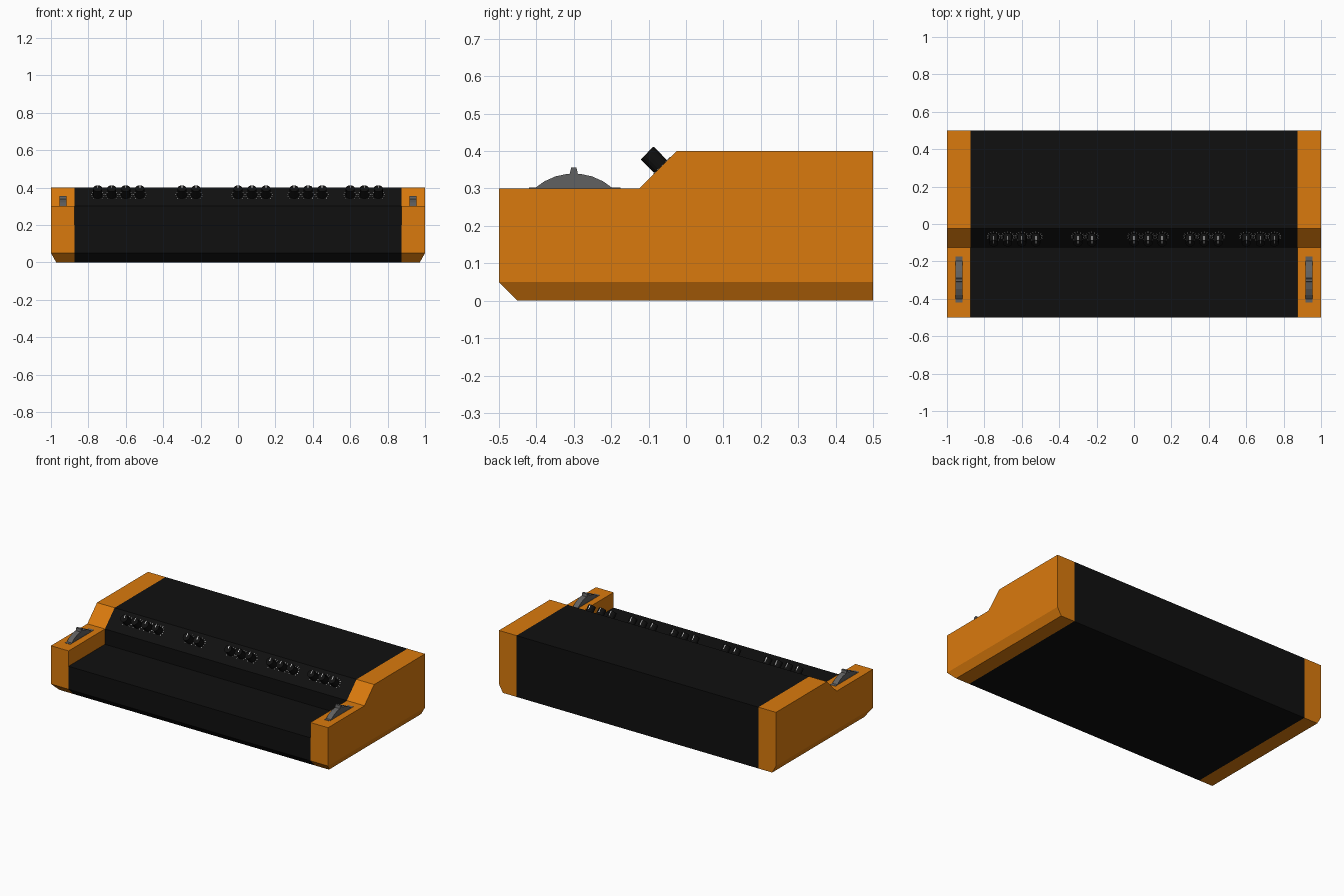
import bpy, bmesh, math
from mathutils import Matrix, Vector

if "Cube" in bpy.data.objects:
    bpy.data.objects.remove(bpy.data.objects["Cube"])


def material(name, col):
    m = bpy.data.materials.new(name)
    m.diffuse_color = (*col, 1)
    m.use_nodes = True
    m.node_tree.nodes["Principled BSDF"].inputs["Base Color"].default_value = m.diffuse_color
    return m


WOOD = material("orange wood", (0.70, 0.195, 0.004))
BLACK = material("black", (0.005, 0.005, 0.005))
GREY = material("dark grey", (0.12, 0.12, 0.12))
WHITE = material("white", (0.85, 0.85, 0.85))


def finish(bm, name, mat):
    bmesh.ops.recalc_face_normals(bm, faces=bm.faces)
    me = bpy.data.meshes.new(name)
    bm.to_mesh(me)
    bm.free()
    me.materials.append(mat)
    ob = bpy.data.objects.new(name, me)
    bpy.context.collection.objects.link(ob)
    return ob


def extrude_profile(pts, x0, x1):
    """Side profile (y, z) extruded along x."""
    bm = bmesh.new()
    f = bm.faces.new([bm.verts.new((x0, y, z)) for y, z in pts])
    new = bmesh.ops.extrude_face_region(bm, geom=[f])["geom"]
    bmesh.ops.translate(bm, vec=(x1 - x0, 0, 0),
                        verts=[v for v in new if isinstance(v, bmesh.types.BMVert)])
    return bm


INNER = 0.873
BOTTOM = [(0.5, 0.4), (0.5, 0), (-0.45, 0), (-0.5, 0.05)]
STEP = [(-0.125, 0.3), (-0.025, 0.4)]

# Black centre body: sloped control panel above a low key bed
finish(extrude_profile(BOTTOM + [(-0.5, 0.2), (-0.125, 0.2)] + STEP, -INNER, INNER),
       "body", BLACK)

# Wheel side outline: shallow arc with a raised nub
R, CY, CZ = 0.158, -0.30, 0.182
A = math.acos((0.3 - CZ) / R)
arc = [(CY + R * math.sin(-A + 2 * A * i / 7), CZ + R * math.cos(-A + 2 * A * i / 7))
       for i in range(8)]
NUB = [(CY - 0.013, 0.33), (CY - 0.007, 0.356), (CY + 0.007, 0.356), (CY + 0.013, 0.33)]

for side, s in (("left", -1), ("right", 1)):
    # Wooden end cheek, chamfered along the outer bottom edge
    bm = extrude_profile(BOTTOM + [(-0.5, 0.3)] + STEP, s * INNER, s)
    bmesh.ops.bisect_plane(bm, geom=bm.verts[:] + bm.edges[:] + bm.faces[:],
                           plane_co=(0, 0, 0.05), plane_no=(0, 0, 1))
    for v in bm.verts:
        if v.co.z < 0.01 and abs(v.co.x) > 0.99:
            v.co.x = s * 0.972
    finish(bm, side + "_end_cheek", WOOD)
    # Control wheel, nub and slot
    cx = s * 0.936
    finish(extrude_profile(arc, cx - 0.018, cx + 0.018), side + "_wheel", GREY)
    finish(extrude_profile(NUB, cx - 0.018, cx + 0.018), side + "_wheel_nub", GREY)
    finish(extrude_profile([(-0.42, 0.299), (-0.175, 0.299), (-0.175, 0.302), (-0.42, 0.302)],
                           cx - 0.019, cx + 0.019), side + "_wheel_slot", GREY)

# Knobs on the slope: local z = panel normal, local y = up the slope
TILT = Matrix.Rotation(math.radians(45), 4, 'X')
KNOBS = [a + 0.075 * i for a, n in ((-0.75, 4), (-0.3, 2), (0, 3), (0.3, 3), (0.6, 3))
         for i in range(n)]
knobs, marks = bmesh.new(), bmesh.new()
for x in KNOBS:
    base = Matrix.Translation((x, -0.067, 0.358)) @ TILT
    bmesh.ops.create_cone(knobs, cap_ends=True, segments=16, radius1=0.024, radius2=0.024,
                          depth=0.052, matrix=base @ Matrix.Translation((0, 0, 0.026)))

    def plate(pos, size, turn=0):
        bmesh.ops.create_cube(marks, size=1, matrix=base @ Matrix.Rotation(turn, 4, 'Z')
                              @ Matrix.Translation(pos) @ Matrix.Diagonal((*size, 1)))
    # pointer on the cap and on the knob side, dial ticks on the panel
    plate((0, 0.012, 0.052), (0.005, 0.022, 0.002))
    plate((0, 0.024, 0.036), (0.005, 0.002, 0.03))
    for k in range(11):
        plate((0, 0.033, 0.001), (0.003, 0.007, 0.002), math.radians(-135 + 27 * k))
finish(knobs, "knobs", BLACK)
finish(marks, "knob_marks", WHITE)
